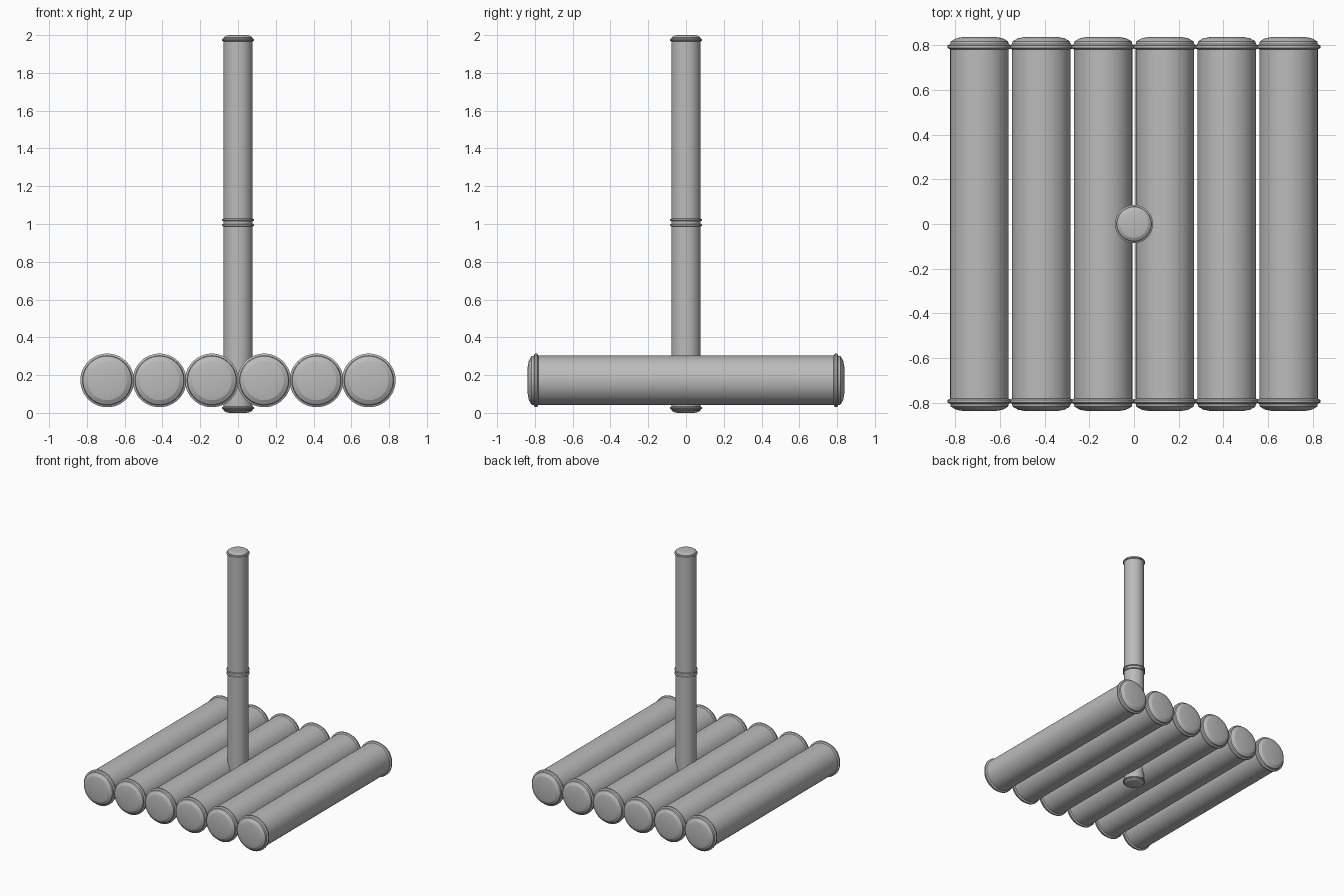
import bpy
import math
from mathutils import Matrix

if "Cube" in bpy.data.objects:
    bpy.data.objects.remove(bpy.data.objects["Cube"])

steel = bpy.data.materials.new("grey metal")
steel.use_nodes = True
steel.diffuse_color = (0.5, 0.5, 0.5, 1)
steel.node_tree.nodes["Principled BSDF"].inputs["Base Color"].default_value = (0.5, 0.5, 0.5, 1)

SIDES = 48


def tank(name, radius, rim, half, cap, flange, location, lying):
    """Closed drum turned from a half profile mirrored about its middle."""
    seam = half - cap - flange
    lower = [(0, -half), (radius * 0.55, -half), (radius * 0.8, -half + cap * 0.3),
             (radius * 0.98, -half + cap), (radius, -seam - flange * 0.5),
             (rim, -seam - flange * 0.25), (rim, -seam + flange * 0.25),
             (radius, -seam + flange * 0.5)]
    profile = lower + [(r, -z) for r, z in reversed(lower)]
    rings = profile[1:-1]
    verts = [(r * math.cos(math.tau * i / SIDES), r * math.sin(math.tau * i / SIDES), z)
             for r, z in rings for i in range(SIDES)]
    faces = [tuple(reversed(range(SIDES)))]
    for k in range(len(rings) - 1):
        for i in range(SIDES):
            j = (i + 1) % SIDES
            a, b = k * SIDES, (k + 1) * SIDES
            faces.append((a + i, a + j, b + j, b + i))
    last = (len(rings) - 1) * SIDES
    faces.append(tuple(range(last, last + SIDES)))
    mesh = bpy.data.meshes.new(name)
    mesh.from_pydata(verts, [], faces)
    if lying:
        mesh.transform(Matrix.Rotation(math.pi / 2, 4, "X"))
    mesh.materials.append(steel)
    obj = bpy.data.objects.new(name, mesh)
    obj.location = location
    bpy.context.collection.objects.link(obj)
    bpy.ops.object.select_all(action="DESELECT")
    obj.select_set(True)
    bpy.context.view_layer.objects.active = obj
    bpy.ops.object.shade_smooth_by_angle(angle=math.radians(20))
    return obj


# Raft of six lying drums
for n in range(6):
    tank(f"float_drum_{n + 1}", 0.131, 0.142, 0.838, 0.02, 0.024,
         ((n - 2.5) * 0.277, 0, 0.172), True)

# Upright mast: two narrow drums stacked end to end
tank("lower_mast", 0.078, 0.085, 0.51, 0.012, 0.014, (0, 0, 0.51), False)
tank("upper_mast", 0.078, 0.085, 0.502, 0.012, 0.014, (0, 0, 1.498), False)
